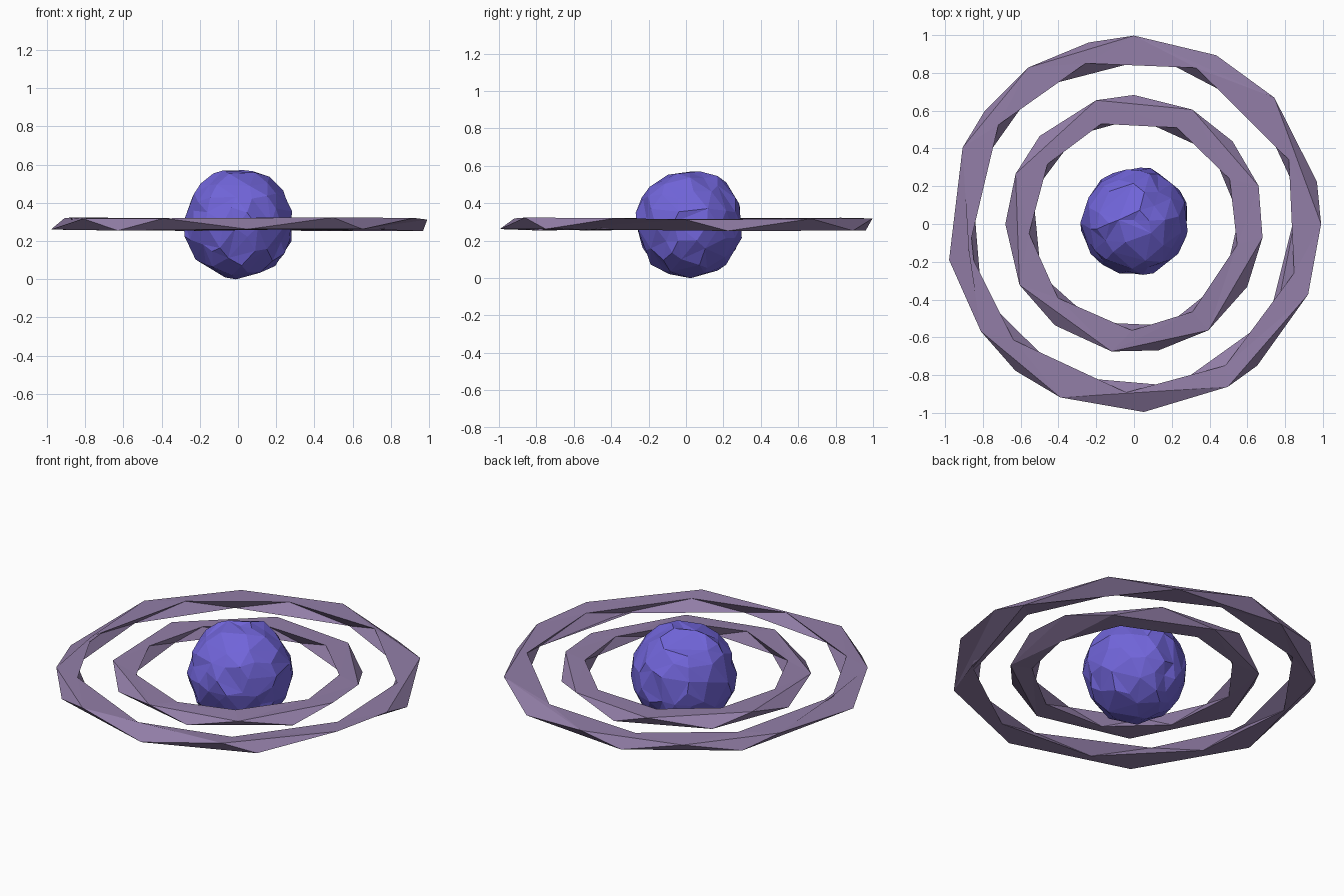
import bpy
import bmesh
import random
from math import cos, sin, radians, tau
from mathutils import Vector

random.seed(4)
cube = bpy.data.objects.get("Cube")
if cube:
    bpy.data.objects.remove(cube, do_unlink=True)


def make_material(name, color):
    mat = bpy.data.materials.new(name)
    mat.use_nodes = True
    mat.diffuse_color = (*color, 1)
    mat.node_tree.nodes["Principled BSDF"].inputs["Base Color"].default_value = (*color, 1)
    return mat


def finish(bm, name, mat):
    bmesh.ops.recalc_face_normals(bm, faces=bm.faces[:])
    mesh = bpy.data.meshes.new(name)
    bm.to_mesh(mesh)
    bm.free()
    mesh.materials.append(mat)
    obj = bpy.data.objects.new(name, mesh)
    bpy.context.collection.objects.link(obj)
    return obj


def add_loop(bm, angles, radius, z):
    """Closed loop of vertices, stored with their angles."""
    loop = []
    for a in angles:
        r = radius + random.uniform(-0.005, 0.005)
        height = z + random.uniform(-0.006, 0.006)
        loop.append((a, bm.verts.new((r * cos(a), r * sin(a), height))))
    return loop


def bridge(bm, first, second):
    """Triangle strip between two loops with unequal vertex counts."""
    def at(loop, k):
        turn, index = divmod(k, len(loop))
        return loop[index][0] + turn * tau, loop[index][1]

    i = j = 0
    while i < len(first) or j < len(second):
        step_first = j == len(second) or (
            i < len(first) and at(first, i + 1)[0] <= at(second, j + 1)[0])
        a, b = at(first, i)[1], at(second, j)[1]
        if step_first:
            i += 1
            bm.faces.new((a, at(first, i)[1], b))
        else:
            j += 1
            bm.faces.new((a, at(second, j)[1], b))


def build_ring(name, outline, outer, inner, sides, mat):
    """Rough band: alternate outline corners lie on its upper and lower rim."""
    top, bottom = 0.318, 0.257
    rim = [radians(a) for a in outline]
    hole = [tau * k / (2 * sides) + random.uniform(-0.06, 0.06) + 0.1
            for k in range(2 * sides)]
    bm = bmesh.new()
    loops = [
        add_loop(bm, rim[0::2], outer, top),
        add_loop(bm, rim[1::2], outer, bottom),
        add_loop(bm, hole[0::2], inner, bottom),
        add_loop(bm, hole[1::2], inner, top),
    ]
    for k in range(len(loops)):
        bridge(bm, loops[k], loops[(k + 1) % len(loops)])
    return finish(bm, name, mat)


violet = make_material("violet_blue", (0.165, 0.13, 0.70))
mauve = make_material("dusty_mauve", (0.29, 0.21, 0.39))

# Faceted planet with a slightly rough surface
bm = bmesh.new()
bmesh.ops.create_icosphere(bm, subdivisions=3, radius=0.283)
for v in bm.verts:
    v.co *= random.uniform(0.98, 1.025)
    v.co += Vector([random.uniform(-0.012, 0.012) for _ in range(3)])
low = min(v.co.z for v in bm.verts)
bmesh.ops.translate(bm, verts=bm.verts[:], vec=(0.003, 0.013, -low))
planet = finish(bm, "planet", violet)
decimate = planet.modifiers.new("coarse_facets", 'DECIMATE')
decimate.ratio = 0.65

# Two flat rings around the planet
build_ring("inner_ring",
           [17, 40, 63, 90, 107, 137, 157, 180, 208, 232, 260, 281, 305, 331, 354],
           0.685, 0.56, 9, mauve)
build_ring("outer_ring",
           [0, 13, 42, 64, 90, 104, 124, 143, 156, 191, 215, 231, 247, 273, 300, 311, 338],
           0.995, 0.89, 9, mauve)
